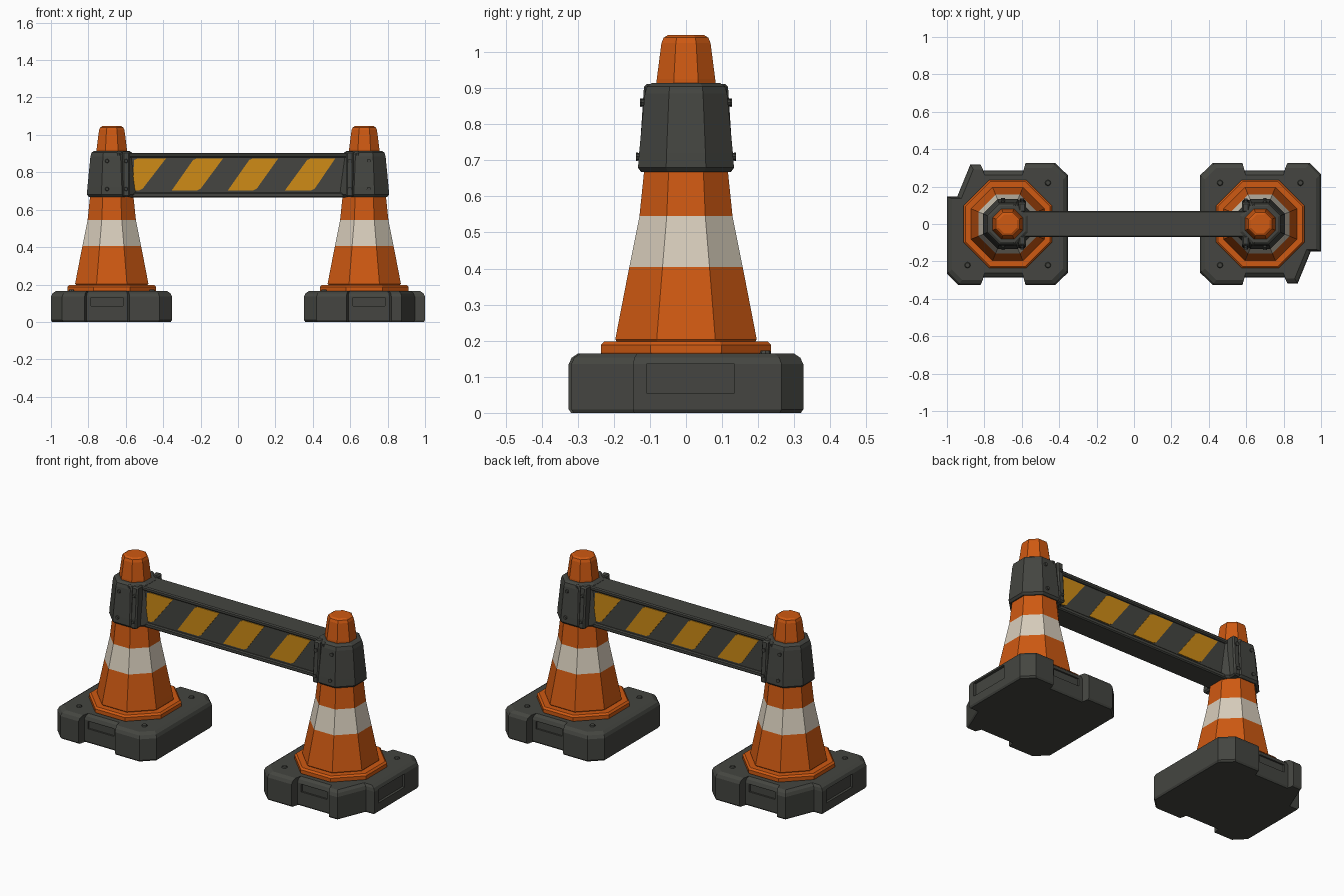
import bpy, bmesh, math
from mathutils import Matrix

if "Cube" in bpy.data.objects:
    bpy.data.objects.remove(bpy.data.objects["Cube"])

CX = -0.675  # centre of the left cone; the right one is a half-turn copy


def material(name, rgb):
    m = bpy.data.materials.new(name)
    m.diffuse_color = (*rgb, 1)
    m.use_nodes = True
    m.node_tree.nodes["Principled BSDF"].inputs["Base Color"].default_value = m.diffuse_color
    return m


ORANGE = material("orange plastic", (0.62, 0.10, 0.006))
WHITE = material("reflective white", (0.68, 0.61, 0.50))
GREY = material("dark grey rubber", (0.058, 0.060, 0.052))
YELLOW = material("warning yellow", (0.62, 0.26, 0.008))


def finish(name, bm, mats):
    bmesh.ops.recalc_face_normals(bm, faces=bm.faces)
    me = bpy.data.meshes.new(name)
    bm.to_mesh(me)
    bm.free()
    for m in mats:
        me.materials.append(m)
    ob = bpy.data.objects.new(name, me)
    bpy.context.collection.objects.link(ob)
    return ob


def loft(name, rings, mats, band=None):
    """Skin a stack of point rings; band(z) picks the material by height."""
    bm = bmesh.new()
    loops = [[bm.verts.new(p) for p in r] for r in rings]
    n = len(loops[0])
    for a, b in zip(loops, loops[1:]):
        for i in range(n):
            j = (i + 1) % n
            bm.faces.new((a[i], a[j], b[j], b[i]))
    bm.faces.new(loops[0][::-1])
    bm.faces.new(loops[-1])
    if band:
        for f in bm.faces:
            f.material_index = band(f.calc_center_median().z)
    return finish(name, bm, mats)


def octagon(r, z):
    R = r / math.cos(math.pi / 8)
    return [(CX + R * math.cos(math.pi * (k + .5) / 4),
             R * math.sin(math.pi * (k + .5) / 4), z) for k in range(8)]


def octagon_stack(name, profile, mats, band=None):
    return loft(name, [octagon(r, z) for r, z in profile], mats, band)


def box(name, lo, hi, mat, bevel=0.0, taper=0.0):
    bm = bmesh.new()
    bmesh.ops.create_cube(bm, size=1)
    for v in bm.verts:
        top = v.co.z > 0
        for k in range(3):
            v.co[k] = lo[k] if v.co[k] < 0 else hi[k]
        if top:
            v.co.y -= math.copysign(taper, v.co.y)
    if bevel:
        bmesh.ops.bevel(bm, geom=bm.edges[:], offset=bevel, segments=1, affect='EDGES')
    return finish(name, bm, [mat])


def bolt(name, pos, axis, r=0.014, h=0.012):
    bm = bmesh.new()
    rot = Matrix.Rotation(math.pi / 2, 4, 'X') if axis == 'Y' else Matrix()
    bmesh.ops.create_cone(bm, cap_ends=True, segments=8, radius1=r, radius2=r * .7,
                          depth=h, matrix=Matrix.Translation(pos) @ rot)
    return finish(name, bm, [GREY])


post = []

# rubber foot with notched sides and one cut-away corner
outline = [(-.325, -.265), (-.265, -.325), (-.145, -.325), (-.135, -.285), (.085, -.285),
           (.095, -.325), (.255, -.325), (.322, -.26), (.322, .26), (.255, .325),
           (.095, .325), (.085, .285), (-.135, .285), (-.145, .318), (-.2, .318),
           (-.27, .147), (-.325, .147)]
rings = [[(CX + x * s, y * s, z) for x, y in outline]
         for z, s in ((0, .98), (.01, 1), (.135, 1), (.153, .975), (.165, .92))]
foot = loft("foot", rings, [GREY])
post.append(foot)

# grip pockets cut in the foot's outer side and notches
cutters = [box("pocket_cutter", (-1.05, -.135, .055), (-.985, .11, .135), GREY)]
for s in (-1, 1):
    ys = sorted((s * .275, s * .35))
    cutters.append(box("notch_cutter", (CX - .11, ys[0], .085), (CX + .06, ys[1], .13), GREY))
for c in cutters:
    c.hide_render = True
    c.hide_viewport = True
    mod = foot.modifiers.new("pocket", 'BOOLEAN')
    mod.operation = 'DIFFERENCE'
    mod.object = c
    mod.solver = 'EXACT'
# bake the cuts so that the half-turn copy needs no cutters of its own
bpy.context.view_layer.update()
baked = bpy.data.meshes.new_from_object(
    foot.evaluated_get(bpy.context.evaluated_depsgraph_get()))
foot.modifiers.clear()
foot.data = baked
for c in cutters:
    bpy.data.objects.remove(c)

for sx in (-1, 1):
    for sy in (-1, 1):
        if (sx, sy) != (-1, 1):
            post.append(bolt("foot_bolt", (CX + sx * .215, sy * .22, .167), 'Z', .018))

# cone flange, striped body and tip
post.append(octagon_stack("cone_flange", [(.232, .16), (.236, .168), (.236, .188), (.226, .198)], [ORANGE]))
post.append(octagon_stack("cone_body",
            [(.185, .19), (.196, .203), (.190, .235), (.157, .405), (.129, .545), (.113, .70), (.085, .90)],
            [ORANGE, WHITE], lambda z: 1 if .405 < z < .545 else 0))
post.append(octagon_stack("cone_tip",
            [(.082, .90), (.081, .925), (.068, 1.025), (.062, 1.04), (.050, 1.047)], [ORANGE]))

# collar around the cone with a clamp that grips the beam
post.append(octagon_stack("collar",
            [(.122, .668), (.133, .68), (.130, .72), (.114, .885), (.108, .905), (.095, .914)], [GREY]))
post.append(box("clamp_block", (-.65, -.128, .668), (-.625, .128, .912), GREY, .008, .016))
post.append(box("clamp_bridge", (-.63, -.115, .675), (-.61, .115, .90), GREY, 0, .014))
for s in (-1, 1):
    ys = sorted((s * .062, s * .132))
    jaw = box("clamp_jaw", (-.618, ys[0], .668), (-.578, ys[1], .912), GREY, .008)
    for v in jaw.data.vertices:  # lean the outer side with the collar
        if abs(v.co.y) > .1:
            v.co.y -= s * .016 * (v.co.z - .668) / .244
    post.append(jaw)
    for x, z, y in ((-.598, .86, .122), (-.598, .71, .131), (-.70, .86, .119), (-.70, .71, .133)):
        post.append(bolt("clamp_bolt", (x, s * y, z), 'Y', .012))

# right post is the left one turned half round
for ob in post:
    twin = ob.copy()
    twin.data = ob.data.copy()
    twin.name = "right_" + ob.name
    ob.name = "left_" + ob.name
    twin.matrix_world = Matrix.Rotation(math.pi, 4, 'Z')
    bpy.context.collection.objects.link(twin)

# beam: recessed panel between two rails
box("beam_panel", (-.61, -.058, .675), (.61, .058, .895), GREY)
box("beam_top_rail", (-.61, -.07, .88), (.61, .07, .904), GREY, .006)
box("beam_bottom_rail", (-.61, -.07, .665), (.61, .07, .692), GREY, .006)

# slanted warning stripes as thin plates on both faces
STRIPES = [(-.565, -.51, -.555, -.385), (-.355, -.20, -.24, -.08),
           (-.055, .10, .06, .215), (.25, .41, .37, .52)]
for side, turn in (("front", 0), ("back", math.pi)):
    for b0, b1, t0, t1 in STRIPES:
        rings = [[(b0, y, .702), (b1 - .02, y, .702), (b1, y, .712), (t1, y, .874),
                  (t0 + .02, y, .874), (t0, y, .866)] for y in (-.056, -.0615)]
        st = loft(side + "_stripe", rings, [YELLOW])
        st.matrix_world = Matrix.Rotation(turn, 4, 'Z')
